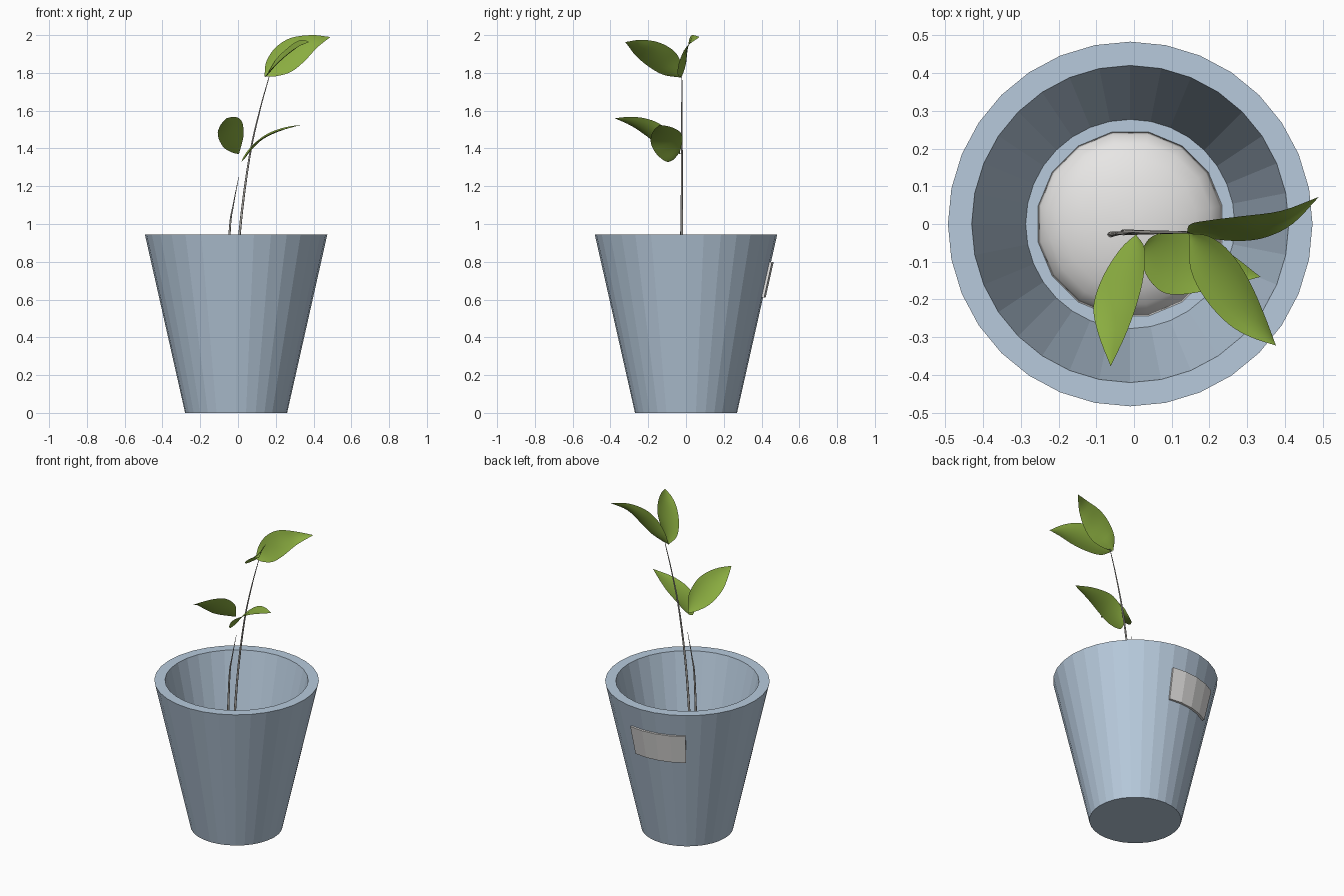
import bpy, bmesh, math
from mathutils import Vector

if "Cube" in bpy.data.objects:
    bpy.data.objects.remove(bpy.data.objects["Cube"])

CX = -0.01          # pot axis in x
SIDES = 32


def material(name, rgb):
    m = bpy.data.materials.new(name)
    m.diffuse_color = (*rgb, 1)
    m.use_nodes = True
    m.node_tree.nodes["Principled BSDF"].inputs["Base Color"].default_value = m.diffuse_color
    return m


POT = material("blue_grey_pot", (0.474, 0.59, 0.716))
LEAF = material("leaf_green", (0.254, 0.413, 0.051))
PALE = material("pale_grey", (0.8, 0.79, 0.78))
STEM = material("stem_grey", (0.45, 0.43, 0.40))


def make(name, verts, faces, mat, smooth=False):
    me = bpy.data.meshes.new(name)
    me.from_pydata([tuple(v) for v in verts], [], faces)
    bm = bmesh.new()
    bm.from_mesh(me)
    bmesh.ops.recalc_face_normals(bm, faces=bm.faces)
    bm.to_mesh(me)
    bm.free()
    for p in me.polygons:
        p.use_smooth = smooth
    me.materials.append(mat)
    ob = bpy.data.objects.new(name, me)
    bpy.context.collection.objects.link(ob)
    return ob


def lathe(name, profile, n, mat, smooth=False, phase=0.0):
    """Rings of n points, closed at both ends by flat caps."""
    verts, faces = [], []
    for r, z in profile:
        for i in range(n):
            a = math.tau * i / n + phase
            verts.append((CX + r * math.cos(a), r * math.sin(a), z))
    for k in range(len(profile) - 1):
        for i in range(n):
            j = (i + 1) % n
            faces.append((k * n + i, k * n + j, (k + 1) * n + j, (k + 1) * n + i))
    faces.append(tuple(range(n))[::-1])
    faces.append(tuple(range((len(profile) - 1) * n, len(profile) * n)))
    return make(name, verts, faces, mat, smooth)


def outer_radius(z):
    return 0.27 + 0.213 * z / 0.945


# Pot: tapered, thick wall, raised inner floor
lathe("pot", [(0.27, 0), (0.483, 0.945), (0.42, 0.945), (0.277, 0.31)], SIDES, POT)

# Soil mound: flattened dome on the floor
dome = [(0.25 * math.cos(t), 0.305 + 0.11 * math.sin(t))
        for t in [math.radians(d) for d in (0, 15, 30, 45, 60, 75, 88)]]
lathe("soil_mound", dome, 16, PALE, True, math.pi / 16)

# Label plate: follows four pot facets at the back
verts, faces = [], []
for i in range(5):
    a = math.radians(78.75 + 11.25 * i)
    for z, off in ((0.61, -0.002), (0.61, 0.014), (0.80, 0.014), (0.80, -0.002)):
        r = outer_radius(z) + off
        verts.append((CX + r * math.cos(a), r * math.sin(a), z))
for i in range(4):
    for k in range(4):
        m = (k + 1) % 4
        faces.append((i * 4 + k, i * 4 + m, i * 4 + 4 + m, i * 4 + 4 + k))
faces += [(3, 2, 1, 0), (16, 17, 18, 19)]
make("label_plate", verts, faces, PALE)


def spline(pts, steps=4):
    """Catmull-Rom curve through the points."""
    p = [Vector(q) for q in pts]
    p = [2 * p[0] - p[1]] + p + [2 * p[-1] - p[-2]]
    out = []
    for i in range(1, len(p) - 2):
        a, b, c, d = p[i - 1:i + 3]
        for s in range(steps):
            t = s / steps
            out.append(0.5 * (2 * b + (c - a) * t + (2 * a - 5 * b + 4 * c - d) * t * t
                              + (3 * b - a - 3 * c + d) * t ** 3))
    out.append(p[-2])
    return out


# Stems: thin tapering tubes
def stem(name, pts, r0, r1, n=8):
    path = spline(pts)
    verts, faces = [], []
    for k, c in enumerate(path):
        r = r0 + (r1 - r0) * k / (len(path) - 1)
        for i in range(n):
            a = math.tau * i / n
            verts.append(c + Vector((r * math.cos(a), r * math.sin(a), 0)))
    for k in range(len(path) - 1):
        for i in range(n):
            j = (i + 1) % n
            faces.append((k * n + i, k * n + j, (k + 1) * n + j, (k + 1) * n + i))
    faces += [tuple(range(n))[::-1], tuple(range(len(verts) - n, len(verts)))]
    make(name, verts, faces, STEM, True)


stem("tall_stem", [(-0.03, -0.022, 0.38), (0.008, -0.022, 0.945), (0.06, -0.022, 1.35),
                   (0.115, -0.022, 1.6), (0.165, -0.022, 1.78)], 0.008, 0.002)
stem("short_stem", [(-0.063, -0.028, 0.38), (-0.045, -0.025, 0.945),
                    (-0.025, -0.024, 1.1), (0.004, -0.022, 1.25)], 0.008, 0.001)


# Leaves: sheet stretched between two edge curves, slightly cupped
def leaf(name, base, left, right, tip, cup=0.012, cols=6):
    a, b = spline([base] + left + [tip]), spline([base] + right + [tip])
    n = len(a)
    axis = Vector(tip) - Vector(base)
    verts, faces = [], []
    for p, q in zip(a, b):
        w = q - p
        nrm = w.cross(axis)
        nrm = nrm.normalized() if nrm.length > 1e-6 else Vector((0, 0, 1))
        if nrm.z < 0:
            nrm = -nrm
        depth = cup * min(1, w.length / 0.12)
        for c in range(cols + 1):
            t = c / cols
            verts.append(p + w * t - nrm * depth * 4 * t * (1 - t))
    for k in range(n - 1):
        for c in range(cols):
            i = k * (cols + 1) + c
            faces.append((i, i + 1, i + cols + 2, i + cols + 1))
    ob = make(name, verts, faces, LEAF, True)
    bm = bmesh.new()
    bm.from_mesh(ob.data)
    bmesh.ops.remove_doubles(bm, verts=bm.verts, dist=1e-4)
    # upper side is the front of the sheet
    if sum(f.normal.z * f.calc_area() for f in bm.faces) < 0:
        bmesh.ops.reverse_faces(bm, faces=bm.faces)
    bm.to_mesh(ob.data)
    bm.free()


leaf("upper_leaf_right", (0.14, -0.022, 1.78),
     [(0.15, 0.0, 1.86), (0.2, 0.01, 1.935), (0.28, 0.02, 1.985), (0.39, 0.035, 2.0)],
     [(0.2, -0.038, 1.782), (0.28, -0.045, 1.805), (0.35, -0.035, 1.86), (0.42, 0.0, 1.935)],
     (0.49, 0.072, 1.99))
leaf("upper_leaf_front", (0.145, -0.025, 1.775),
     [(0.15, -0.12, 1.79), (0.19, -0.2, 1.835), (0.25, -0.265, 1.89), (0.31, -0.3, 1.935)],
     [(0.2, -0.033, 1.87), (0.255, -0.075, 1.925), (0.305, -0.15, 1.963), (0.345, -0.24, 1.975)],
     (0.376, -0.322, 1.963))
leaf("lower_leaf_front", (0.005, -0.028, 1.37),
     [(-0.035, -0.065, 1.38), (-0.08, -0.135, 1.41), (-0.107, -0.215, 1.47), (-0.095, -0.29, 1.52)],
     [(0.028, -0.065, 1.46), (0.025, -0.14, 1.53), (0.005, -0.22, 1.56), (-0.025, -0.3, 1.567)],
     (-0.062, -0.377, 1.56))
leaf("lower_leaf_right", (0.022, -0.065, 1.34),
     [(0.02, -0.105, 1.33), (0.05, -0.16, 1.375), (0.1, -0.187, 1.435), (0.2, -0.175, 1.49)],
     [(0.045, -0.035, 1.38), (0.09, -0.02, 1.43), (0.16, -0.025, 1.48), (0.25, -0.075, 1.512)],
     (0.335, -0.14, 1.525), 0.008)
